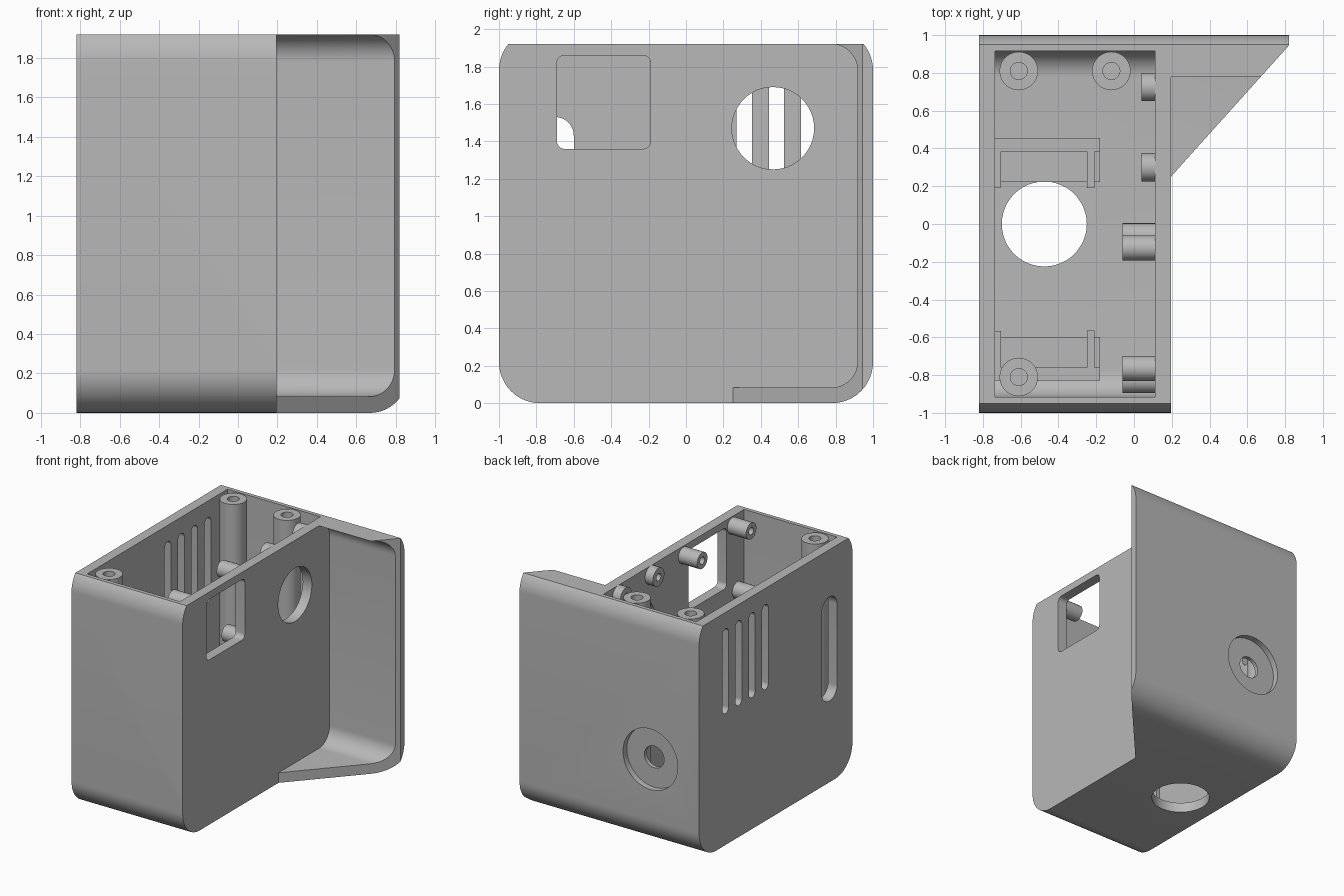
import bpy, bmesh, math
from mathutils import Vector

cube = bpy.data.objects.get("Cube")
if cube:
    bpy.data.objects.remove(cube, do_unlink=True)

grey = bpy.data.materials.new("plain_grey")
grey.use_nodes = True
GREY = (0.48, 0.48, 0.48, 1)
grey.diffuse_color = GREY
grey.node_tree.nodes["Principled BSDF"].inputs["Base Color"].default_value = GREY

# Main dimensions
LEFT, RIGHT, TIP = -0.82, 0.195, 0.82
TOP, WALL, R_OUT, R_IN = 1.92, 0.083, 0.22, 0.14
INNER = 1 - WALL


def make(name, bm):
    bmesh.ops.remove_doubles(bm, verts=bm.verts, dist=1e-5)
    bmesh.ops.recalc_face_normals(bm, faces=bm.faces)
    mesh = bpy.data.meshes.new(name)
    bm.to_mesh(mesh)
    bm.free()
    mesh.materials.append(grey)
    ob = bpy.data.objects.new(name, mesh)
    bpy.context.collection.objects.link(ob)
    return ob


def arc(u, v, r, start, end, n=12):
    steps = [math.radians(start + (end - start) * i / n) for i in range(n + 1)]
    return [(u + r * math.cos(a), v + r * math.sin(a)) for a in steps]


def rounded(u, v, hu, hv, r):
    """Rounded rectangle; a slot or a circle when r equals the half size."""
    pts = []
    for k, (su, sv) in enumerate([(1, 1), (-1, 1), (-1, -1), (1, -1)]):
        pts += arc(u + su * (hu - r), v + sv * (hv - r), r, 90 * k, 90 * k + 90)
    return pts


def prism(name, pts, axis, lo, hi):
    """Extrude a 2D outline along one axis."""
    clean = []
    for p in pts:
        if not clean or math.dist(p, clean[-1]) > 1e-5:
            clean.append(p)
    if math.dist(clean[0], clean[-1]) < 1e-5:
        clean.pop()
    place = {"x": lambda u, v, w: (w, u, v),
             "y": lambda u, v, w: (u, w, v),
             "z": lambda u, v, w: (u, v, w)}[axis]
    bm = bmesh.new()
    rings = [[bm.verts.new(place(u, v, w)) for u, v in clean] for w in (lo, hi)]
    for ring in rings:
        bm.faces.new(ring)
    for i in range(len(clean)):
        j = (i + 1) % len(clean)
        bm.faces.new((rings[0][i], rings[0][j], rings[1][j], rings[1][i]))
    return make(name, bm)


def cut(target, cutter):
    cutter.hide_render = True
    mod = target.modifiers.new("cut", "BOOLEAN")
    mod.operation, mod.solver, mod.object = "DIFFERENCE", "EXACT", cutter
    bpy.context.view_layer.objects.active = target
    bpy.ops.object.modifier_apply(modifier=mod.name)
    bpy.data.objects.remove(cutter, do_unlink=True)


def tube(name, base, direction, length, radius, bore, depth):
    """Round post with a blind screw hole in its free end."""
    profile = [(0, 0), (radius, 0), (radius, length), (bore, length),
               (bore, length - depth), (0, length - depth)]
    bm = bmesh.new()
    verts = [bm.verts.new((r, 0, h)) for r, h in profile]
    edges = [bm.edges.new(pair) for pair in zip(verts, verts[1:])]
    bmesh.ops.spin(bm, geom=verts + edges, cent=(0, 0, 0), axis=(0, 0, 1),
                   angle=2 * math.pi, steps=32)
    ob = make(name, bm)
    turn = Vector((0, 0, 1)).rotation_difference(Vector(direction))
    for v in ob.data.vertices:
        v.co = turn @ v.co + Vector(base)
    return ob


def box(name, x0, x1, y0, y1, z0, z1):
    return prism(name, [(x0, y0), (x1, y0), (x1, y1), (x0, y1)], "z", z0, z1)


# Outer shell: rounded section, trimmed flat at the top
c = 1 - R_OUT
tilt = math.degrees(math.asin((TOP - 2 + R_OUT) / R_OUT))
outline = (arc(-c, R_OUT, R_OUT, 180, 270) + arc(c, R_OUT, R_OUT, 270, 360)
           + arc(c, 2 - R_OUT, R_OUT, 0, tilt)
           + arc(-c, 2 - R_OUT, R_OUT, 180 - tilt, 180))
shell = prism("enclosure_shell", outline, "x", LEFT, TIP)

# Open-topped cavity
ci, floor_c = INNER - R_IN, WALL + R_IN
cut(shell, prism("cavity", [(INNER, 2.2), (-INNER, 2.2)]
                 + arc(-ci, floor_c, R_IN, 180, 270)
                 + arc(ci, floor_c, R_IN, 270, 360), "x", LEFT + WALL, RIGHT - WALL))

# Side wing: hollow inside, trimmed on the diagonal
cut(shell, prism("wing_hollow", [(-1.5, WALL)] + arc(ci, floor_c, R_IN, 270, 360)
                 + arc(ci, TOP - R_IN, R_IN, 0, 90)
                 + [(ci, 2.2), (-1.5, 2.2)], "x", RIGHT, 1.2))
cut(shell, prism("wing_diagonal", [(RIGHT, -1.5), (RIGHT, 0.25), (TIP, 0.945),
                                   (1.2, 0.945), (1.2, -1.5)], "z", -0.5, 2.5))

# Openings in the wing-side wall
cut(shell, prism("square_window", rounded(-0.44, 1.61, 0.25, 0.25, 0.04),
                 "x", 0.05, 0.25))
cut(shell, prism("round_window", rounded(0.465, 1.47, 0.22, 0.22, 0.22),
                 "x", 0.05, 0.25))

# Vents and long port in the opposite wall
for i in range(4):
    cut(shell, prism("vent", rounded(0.138 + 0.173 * i, 1.435, 0.041, 0.35, 0.041),
                     "x", -0.9, -0.7))
cut(shell, prism("long_port", rounded(-0.70, 1.10, 0.1, 0.43, 0.1), "x", -0.9, -0.7))

# Floor hole, back recess and back socket hole
cut(shell, prism("floor_hole", rounded(-0.475, 0, 0.225, 0.225, 0.225),
                 "z", -0.1, 0.15))
cut(shell, prism("back_recess", rounded(-0.375, 0.72, 0.25, 0.25, 0.25),
                 "y", 0.95, 1.1))
cut(shell, prism("socket_hole", rounded(-0.375, 0.72, 0.09, 0.09, 0.09),
                 "y", 0.85, 1.1))

parts = [shell]

# Tall lid posts
for x, y in [(-0.61, 0.81), (-0.12, 0.81), (-0.61, -0.81)]:
    parts.append(tube("lid_post", (x, y, 0.07), (0, 0, 1), TOP - 0.075,
                      0.102, 0.045, 0.4))

# Board pegs: long around the square window, short around the round one
x_in = RIGHT - WALL + 0.01
for half, z in [(0.319, 1.845), (0.383, 1.29)]:
    for side in (-1, 1):
        parts.append(tube("long_peg", (x_in, -0.446 + side * half, z), (-1, 0, 0),
                          0.182, 0.067, 0.03, 0.15))
for z in (1.845, 1.09):
    for y in (0.30, 0.725):
        parts.append(tube("short_peg", (x_in, y, z), (-1, 0, 0),
                          0.082, 0.075, 0.03, 0.07))

# Pair of end holders on the floor, mirrored about their middle
MID, x_w, low = -0.187, LEFT + WALL - 0.01, WALL - 0.01
for name, x0, x1, d0, d1, height in [
        ("holder_base", x_w, -0.18, 0.41, 0.64, 0.17),
        ("holder_end_wall", x_w, -0.18, 0.572, 0.642, 0.45),
        ("holder_side_wall", -0.25, -0.21, 0.377, 0.637, 0.45),
        ("holder_tab", x_w, -0.705, 0.38, 0.637, 0.45)]:
    for side in (-1, 1):
        y0, y1 = sorted((MID + side * d0, MID + side * d1))
        parts.append(box(name, x0, x1, y0, y1, low, height))

# Smooth the curves, keep the edges sharp
bpy.ops.object.select_all(action="DESELECT")
for ob in parts:
    ob.select_set(True)
bpy.context.view_layer.objects.active = shell
bpy.ops.object.shade_smooth_by_angle(angle=math.radians(30))
